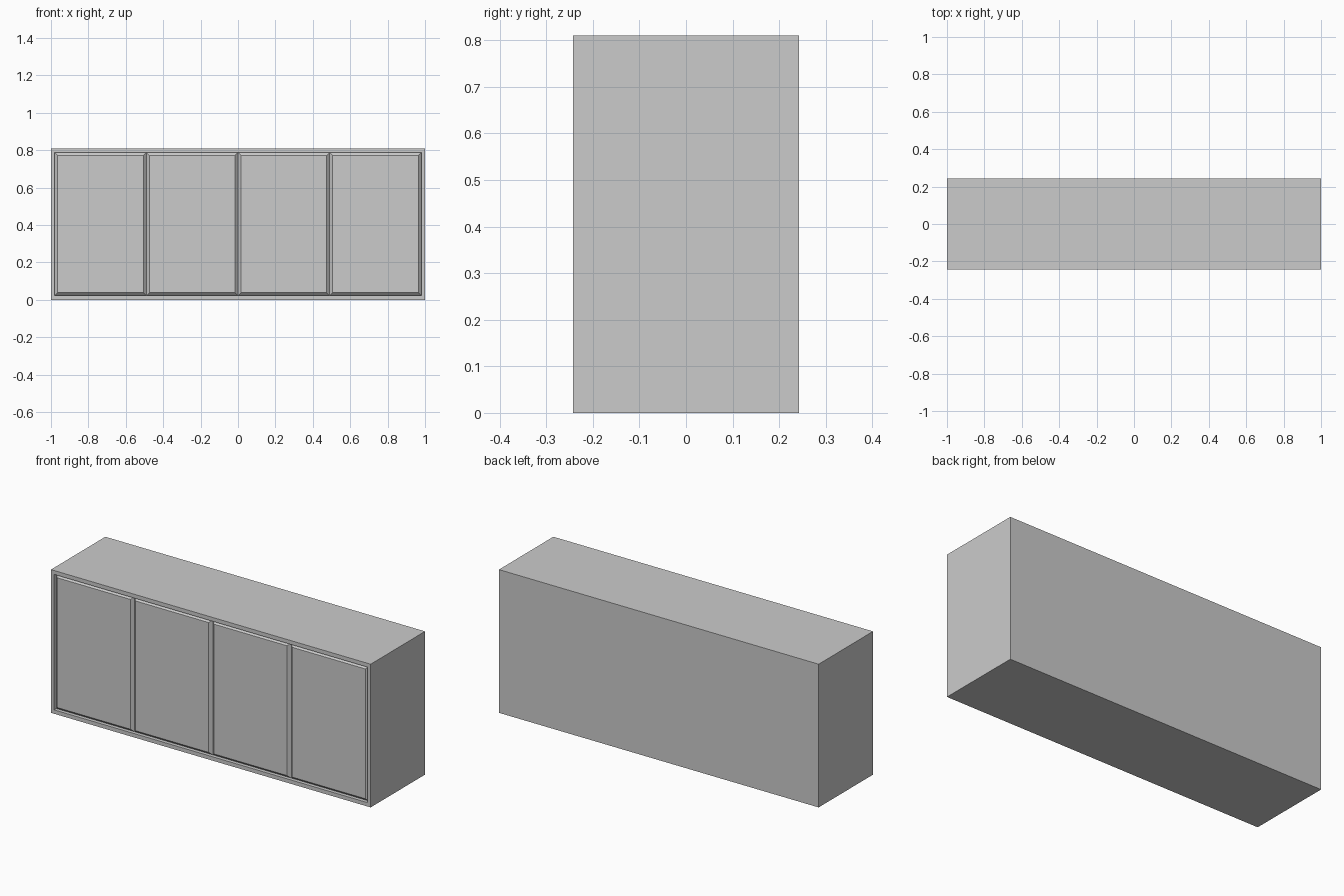
import bpy, bmesh

if "Cube" in bpy.data.objects:
    bpy.data.objects.remove(bpy.data.objects["Cube"])

W, D, H = 2.0, 0.486, 0.81
YF = -D / 2


def mesh_object(name, bm):
    bmesh.ops.recalc_face_normals(bm, faces=bm.faces)
    me = bpy.data.meshes.new(name)
    bm.to_mesh(me)
    bm.free()
    ob = bpy.data.objects.new(name, me)
    bpy.context.collection.objects.link(ob)
    return ob


def loft(name, rings):
    """Nested rectangles (x0, x1, z0, z1, y) joined front to back and capped."""
    bm = bmesh.new()
    loops = [[bm.verts.new((x, y, z)) for x, z in ((x0, z0), (x1, z0), (x1, z1), (x0, z1))]
             for x0, x1, z0, z1, y in rings]
    for a, b in zip(loops, loops[1:]):
        for i in range(4):
            j = (i + 1) % 4
            bm.faces.new((a[i], a[j], b[j], b[i]))
    bm.faces.new(loops[0])
    bm.faces.new(loops[-1])
    return mesh_object(name, bm)


# Cabinet carcass: closed box with a shallow recess in the front
X0, X1, Z0, Z1 = -0.98, 0.98, 0.022, 0.788
loft("carcass", [(-1, 1, 0, H, D / 2), (-1, 1, 0, H, YF),
                 (X0, X1, Z0, Z1, YF), (X0, X1, Z0, Z1, YF + 0.02)])

# Four abutting doors with chamfered edges
dw = (X1 - X0) / 4
c = 0.016
for i in range(4):
    a, b = X0 + i * dw, X0 + (i + 1) * dw
    loft(f"door_{i + 1}", [(a, b, Z0, Z1, YF + 0.02),
                           (a + c, b - c, Z0 + c, Z1 - c, YF + 0.004)])
